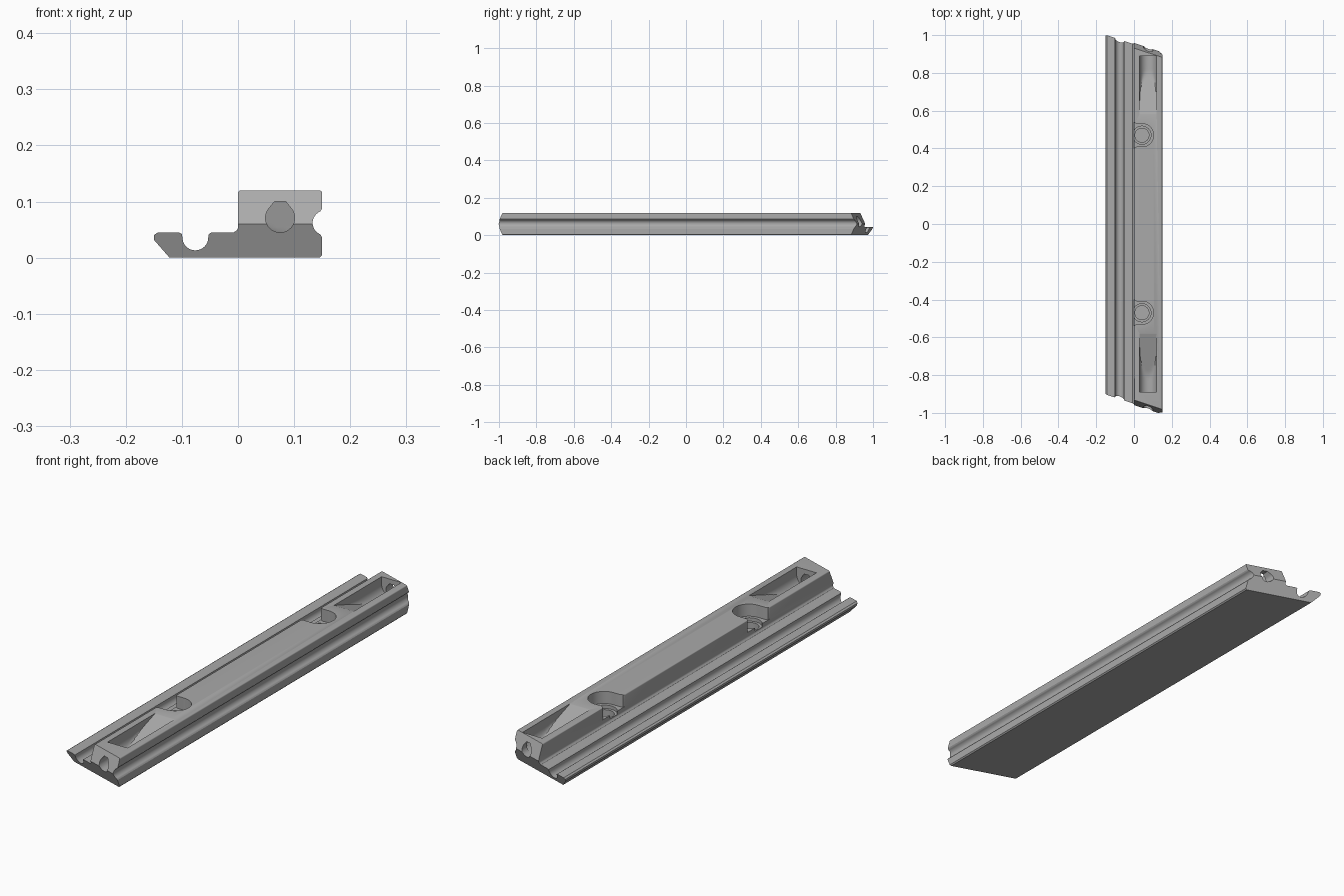
import bpy, bmesh
from math import sin, cos, pi, radians
from mathutils import Vector

cube = bpy.data.objects.get("Cube")
if cube:
    bpy.data.objects.remove(cube, do_unlink=True)

grey = bpy.data.materials.new("machined_grey")
grey.use_nodes = True
grey.diffuse_color = (0.4, 0.4, 0.4, 1)
grey.node_tree.nodes["Principled BSDF"].inputs["Base Color"].default_value = (0.4, 0.4, 0.4, 1)


def arc(cx, cy, r, start, end, n=16):
    """Points on an arc, angles in degrees."""
    angles = [radians(start + (end - start) * i / n) for i in range(n + 1)]
    return [(cx + r * cos(a), cy + r * sin(a)) for a in angles]


def loft(name, sections):
    """Closed solid through rings of equal point count."""
    bm = bmesh.new()
    rings = [[bm.verts.new(p) for p in s] for s in sections]
    count = len(rings[0])
    for a, b in zip(rings, rings[1:]):
        for i in range(count):
            j = (i + 1) % count
            bm.faces.new((a[i], a[j], b[j], b[i]))
    bm.faces.new(rings[0][::-1])
    bm.faces.new(rings[-1])
    bmesh.ops.recalc_face_normals(bm, faces=bm.faces)
    mesh = bpy.data.meshes.new(name)
    bm.to_mesh(mesh)
    bm.free()
    mesh.materials.append(grey)
    obj = bpy.data.objects.new(name, mesh)
    bpy.context.collection.objects.link(obj)
    return obj


def combine(target, cutter, operation="DIFFERENCE"):
    cutter.hide_render = True
    mod = target.modifiers.new("cut", "BOOLEAN")
    mod.operation = operation
    mod.solver = "EXACT"
    mod.object = cutter
    bpy.context.view_layer.objects.active = target
    bpy.ops.object.modifier_apply(modifier=mod.name)
    bpy.data.objects.remove(cutter, do_unlink=True)


# Extruded rail profile with side groove and lip channel
profile = [(-0.122, 0), (0.145, 0), (0.15, 0.005), (0.15, 0.036), (0.147, 0.041)]
profile += arc(0.155, 0.062, 0.022, 245, 115)
profile += [(0.147, 0.083), (0.15, 0.088)]
profile += arc(0.145, 0.115, 0.005, 0, 90, 4) + arc(0.005, 0.115, 0.005, 90, 180, 4)
profile += [(0, 0.053), (-0.002, 0.049), (-0.008, 0.045), (-0.047, 0.045), (-0.052, 0.042)]
profile += arc(-0.076, 0.036, 0.023, 0, -180)
profile += [(-0.1, 0.042), (-0.105, 0.045), (-0.143, 0.045), (-0.15, 0.04), (-0.15, 0.032)]
rail = loft("rail_body", [[(x, y, z) for x, z in profile] for y in (-1.1, 1.1)])

# Skewed, wedge-pointed ends
MID, SKEW, SLOPE = 0.9585, 0.33, 0.45
side = []
for s in (1, -1):
    for z in (-0.02, 0.06, 0.14)[::s]:
        side.append((s * (MID - SLOPE * abs(z - 0.06)), z))
combine(rail, loft("end_trim", [[(x, y - SKEW * x, z) for y, z in side] for x in (-0.3, 0.3)]),
        "INTERSECT")

trough = [(0.12, 0.14)] + arc(0.075, 0.09, 0.045, 0, -180, 20) + [(0.03, 0.14)]
bore = arc(0.075, 0.071, 0.026, 140, 400, 28) + [(0.085, 0.1), (0.065, 0.1)]

for s in (-1, 1):
    # Round-bottomed pocket with a ramp rising toward the middle
    sections = []
    for i in range(13):
        y = 0.89 if i == 0 else 0.82 - 0.26 * (i - 1) / 11
        ramp = 0.12 - (y - 0.58) * 0.34
        sections.append([(x, s * y, max(z, ramp)) for x, z in trough])
    combine(rail, loft("ramp_pocket", sections))

    # Bore from the end face into the pocket
    combine(rail, loft("end_bore", [[(x, s * y, z) for x, z in bore] for y in (0.87, 1.1)]))

    # Screw seat open to the lip side, with flared mouth
    cy = s * 0.47
    seat = [(-0.03, -0.072), (0, -0.072), (0.003, -0.066), (0.012, -0.061)]
    seat += arc(0.043, 0, 0.061, -90, 90, 24)
    seat += [(0.012, 0.061), (0.003, 0.066), (0, 0.072), (-0.03, 0.072)]
    combine(rail, loft("screw_seat", [[(x, cy + y, z) for x, y in seat] for z in (0.07, 0.14)]))
    for name, r, floor in (("seat_step", 0.048, 0.056), ("screw_hole", 0.037, 0.03)):
        ring = arc(0.042, cy, r, 0, 348.75, 31)
        combine(rail, loft(name, [[(x, y, z) for x, y in ring] for z in (floor, 0.1)]))

# Smooth curves, sharp edges
bpy.ops.object.select_all(action="DESELECT")
rail.select_set(True)
bpy.context.view_layer.objects.active = rail
bpy.ops.object.shade_smooth_by_angle(angle=radians(30))
